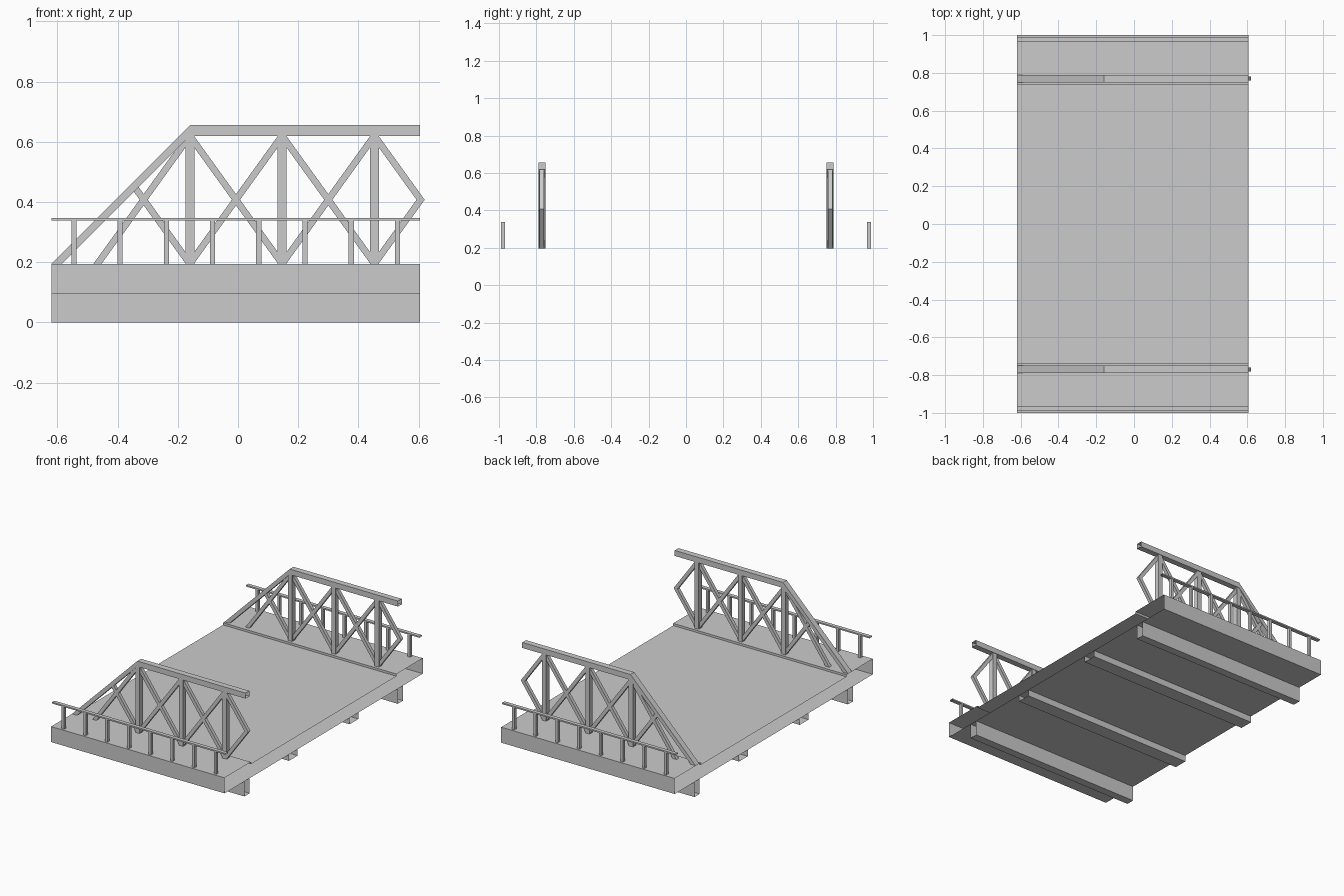
import bpy, bmesh

if "Cube" in bpy.data.objects:
    bpy.data.objects.remove(bpy.data.objects["Cube"])

X0, X1 = -0.62, 0.605            # ends of the bridge section
Z_WALK, Z_ROAD, Z_BOT = 0.195, 0.181, 0.096
Z_CHORD, Z_TOP = 0.62, 0.655
BAY = 0.3065                     # spacing of truss verticals
VERTS = [-0.16 + BAY * i for i in range(3)]


def finish(name, bm, mirror):
    bmesh.ops.recalc_face_normals(bm, faces=bm.faces)
    me = bpy.data.meshes.new(name)
    bm.to_mesh(me)
    bm.free()
    ob = bpy.data.objects.new(name, me)
    bpy.context.collection.objects.link(ob)
    if mirror:
        m = ob.modifiers.new("mirror", 'MIRROR')
        m.use_axis = (False, True, False)
    return ob


def sweep_x(name, profile, x0, x1, closed=True, mirror=True):
    """Open-ended sheet: a yz profile swept along x."""
    bm = bmesh.new()
    a = [bm.verts.new((x0, y, z)) for y, z in profile]
    b = [bm.verts.new((x1, y, z)) for y, z in profile]
    n = len(profile)
    for i in range(n if closed else n - 1):
        j = (i + 1) % n
        bm.faces.new((a[i], a[j], b[j], b[i]))
    return finish(name, bm, mirror)


def prisms(name, outlines, y0, y1):
    """Solid xz outlines given thickness along y, mirrored to both sides."""
    bm = bmesh.new()
    for pts in outlines:
        a = [bm.verts.new((x, y0, z)) for x, z in pts]
        b = [bm.verts.new((x, y1, z)) for x, z in pts]
        n = len(pts)
        bm.faces.new(a)
        bm.faces.new(b[::-1])
        for i in range(n):
            j = (i + 1) % n
            bm.faces.new((a[i], b[i], b[j], a[j]))
    return finish(name, bm, True)


def bar(xa, za, xb, zb, h):
    """Bar outline with level-cut ends, h = half width along x."""
    return [(xa - h, za), (xa + h, za), (xb + h, zb), (xb - h, zb)]


def rect(y0, y1, z0, z1):
    return [(y0, z0), (y1, z0), (y1, z1), (y0, z1)]


# Deck: hollow shell with raised walkways and open ends
half = [(1, Z_BOT), (1, Z_WALK), (0.735, Z_WALK), (0.735, Z_ROAD)]
sweep_x("deck", half + [(-y, z) for y, z in half[::-1]], X0, X1, mirror=False)

# Girders under the deck: open-topped channels
for name, y0, y1, z in (("main_girder", 0.748, 0.80, 0.0),
                        ("road_stringer", 0.262, 0.35, 0.055)):
    sweep_x(name, [(y0, Z_BOT), (y0, z), (y1, z), (y1, Z_BOT)], X0, X1, closed=False)

# Truss top chord and sloping end post
sweep_x("top_chord", rect(0.75, 0.788, Z_CHORD, Z_TOP), VERTS[0], X1)
prisms("end_post", [[(X0, Z_WALK), (X0 + 0.035, Z_WALK),
                     (VERTS[0], Z_CHORD), (VERTS[0], Z_TOP)]], 0.75, 0.788)

# Truss verticals
prisms("truss_verticals", [bar(x, Z_WALK, x, Z_CHORD, 0.015) for x in VERTS], 0.753, 0.785)

# Crossed diagonals: full bays, cut half bay on the right, clipped bay on the left
H = 0.0135
ZM = (Z_WALK + Z_CHORD) / 2
diag = []
for xa, xb in zip(VERTS, VERTS[1:]):
    diag += [bar(xa, Z_WALK, xb, Z_CHORD, H), bar(xa, Z_CHORD, xb, Z_WALK, H)]
for z in (Z_WALK, Z_CHORD):
    diag.append(bar(VERTS[2], z, VERTS[2] + BAY / 2, ZM, H))
diag.append(bar(VERTS[0], Z_CHORD, VERTS[0] - BAY, Z_WALK, H))
diag.append(bar(VERTS[0], Z_WALK, -0.345, 0.452, H))
prisms("truss_diagonals", diag, 0.76, 0.782)

# Walkway railing
sweep_x("hand_rail", rect(0.966, 0.99, 0.338, 0.347), X0, X1)
prisms("rail_posts", [bar(x, Z_WALK, x, 0.338, 0.0085)
                      for x in (-0.545 + 0.1535 * i for i in range(8))], 0.968, 0.988)
